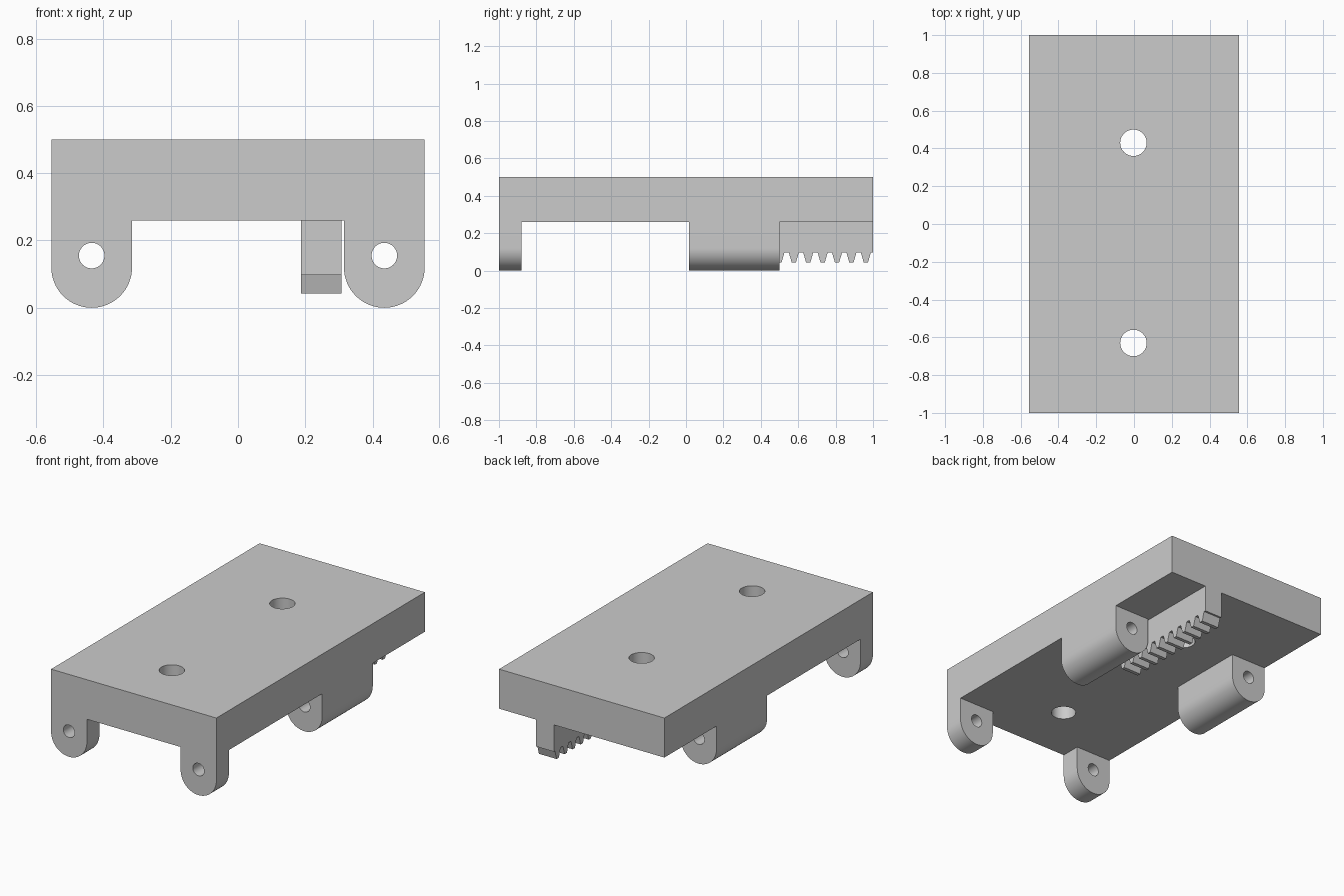
import bpy, bmesh
from math import pi, cos, sin, radians
from mathutils import Vector

if "Cube" in bpy.data.objects:
    bpy.data.objects.remove(bpy.data.objects["Cube"])


def prism(name, points, direction):
    """Extrude a closed outline along a direction into a solid."""
    bm = bmesh.new()
    face = bm.faces.new([bm.verts.new(p) for p in points])
    ext = bmesh.ops.extrude_face_region(bm, geom=[face])
    verts = [v for v in ext["geom"] if isinstance(v, bmesh.types.BMVert)]
    bmesh.ops.translate(bm, verts=verts, vec=Vector(direction))
    bmesh.ops.recalc_face_normals(bm, faces=bm.faces)
    mesh = bpy.data.meshes.new(name)
    bm.to_mesh(mesh)
    bm.free()
    obj = bpy.data.objects.new(name, mesh)
    bpy.context.collection.objects.link(obj)
    return obj


def select(obj):
    bpy.ops.object.select_all(action='DESELECT')
    obj.select_set(True)
    bpy.context.view_layer.objects.active = obj


def drill(obj, radius, location, rotation=(0, 0, 0)):
    """Cut a round through hole."""
    bpy.ops.mesh.primitive_cylinder_add(vertices=48, radius=radius, depth=3,
                                        location=location, rotation=rotation)
    cutter = bpy.context.object
    cutter.hide_render = True
    mod = obj.modifiers.new("hole", 'BOOLEAN')
    mod.operation = 'DIFFERENCE'
    mod.solver = 'EXACT'
    mod.object = cutter
    select(obj)
    bpy.ops.object.modifier_apply(modifier=mod.name)
    bpy.data.objects.remove(cutter)


def smooth(obj):
    select(obj)
    bpy.ops.object.shade_smooth_by_angle(angle=radians(30))


W, UNDER, TOP = 0.555, 0.26, 0.5

# Top plate with two screw holes
plate = prism("top_plate", [(-W, -1, UNDER), (W, -1, UNDER), (W, 1, UNDER), (-W, 1, UNDER)],
              (0, 0, TOP - UNDER))
for y in (0.43, -0.63):
    drill(plate, 0.07, (-0.003, y, 0.4))
smooth(plate)

# Round-ended rod lugs: thin pair in front, long pair behind the middle
R, CX = 0.12, 0.435
for side, label in ((-1, "left"), (1, "right")):
    for row, y0, y1 in (("front", -1, -0.88), ("rear", 0.015, 0.5)):
        cx = side * CX
        arc = [(cx + R * cos(pi + pi * i / 32), y0, R + R * sin(pi + pi * i / 32))
               for i in range(33)]
        lug = prism(f"{row}_{label}_lug",
                    arc + [(cx + R, y0, UNDER), (cx - R, y0, UNDER)], (0, y1 - y0, 0))
        drill(lug, 0.038, (cx, 0, 0.155), (pi / 2, 0, 0))
        smooth(lug)

# Toothed rack running forward from the back edge
X0, X1, PITCH, TEETH = 0.188, 0.307, 0.077, 10
ROOT, TIP = 0.097, 0.042
profile = [(1, UNDER), (1, ROOT)]
for i in range(TEETH):
    mid = 1 - PITCH * (i + 0.5)
    profile += [(mid + 0.027, ROOT), (mid + 0.011, TIP), (mid - 0.011, TIP), (mid - 0.027, ROOT)]
end = 1 - PITCH * TEETH
profile += [(end, ROOT), (end, UNDER)]
prism("gear_rack", [(X0, y, z) for y, z in profile], (X1 - X0, 0, 0))
